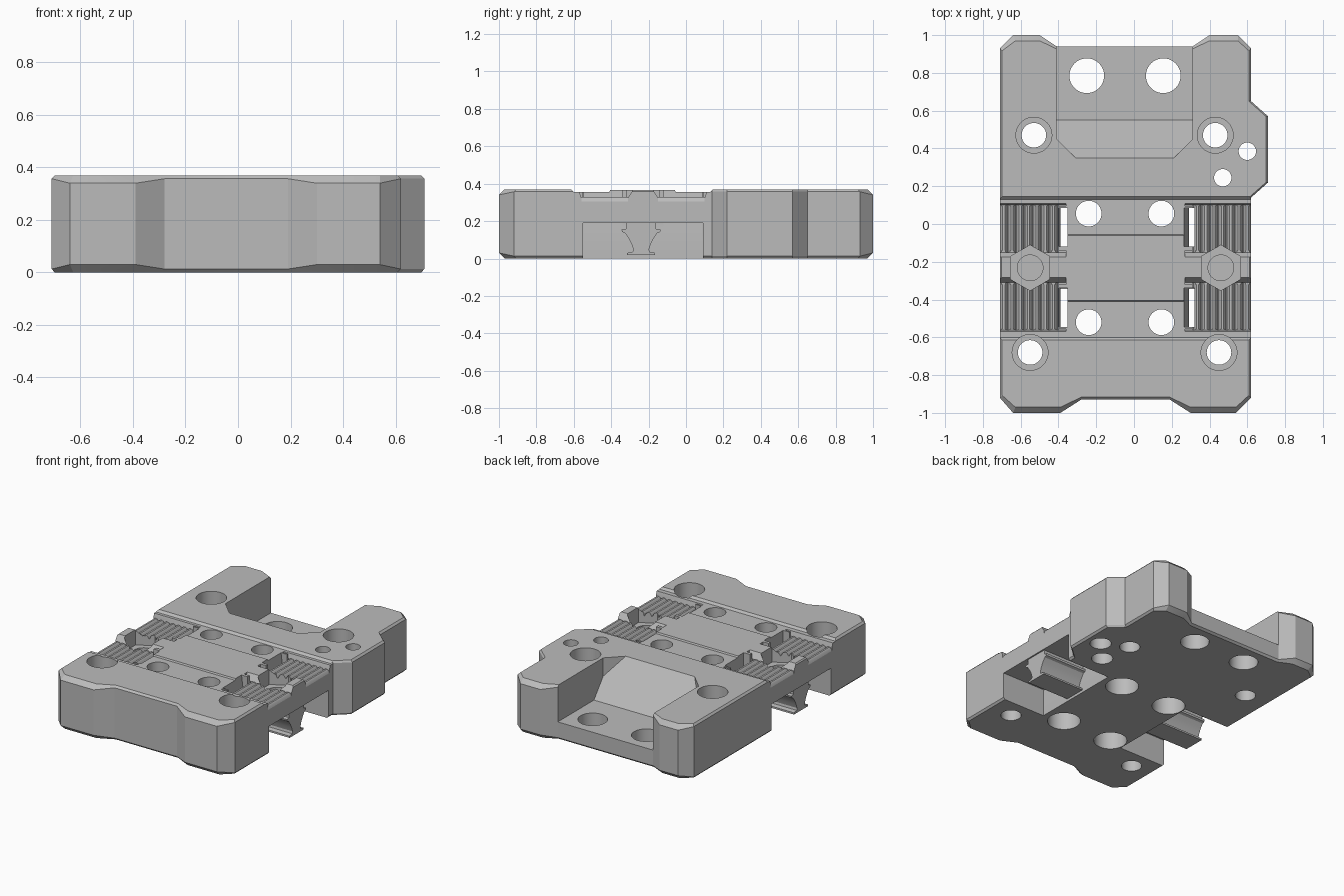
import bpy, bmesh, math

cube = bpy.data.objects.get("Cube")
if cube:
    bpy.data.objects.remove(cube, do_unlink=True)

HEIGHT = 0.37
CX = -0.045                      # symmetry line of the carriage

grey = bpy.data.materials.new("plain_grey")
grey.use_nodes = True
GREY = (0.5, 0.5, 0.5, 1)
grey.diffuse_color = GREY
grey.node_tree.nodes["Principled BSDF"].inputs["Base Color"].default_value = GREY


def loft(name, rings):
    """Solid through equal-length rings of 3D points, capped at both ends."""
    bm = bmesh.new()
    rows = [[bm.verts.new(p) for p in ring] for ring in rings]
    n = len(rows[0])
    for a, b in zip(rows, rows[1:]):
        for i in range(n):
            j = (i + 1) % n
            bm.faces.new((a[i], a[j], b[j], b[i]))
    bm.faces.new(rows[0][::-1])
    bm.faces.new(rows[-1])
    bmesh.ops.recalc_face_normals(bm, faces=bm.faces[:])
    mesh = bpy.data.meshes.new(name)
    bm.to_mesh(mesh)
    bm.free()
    mesh.materials.append(grey)
    obj = bpy.data.objects.new(name, mesh)
    bpy.context.collection.objects.link(obj)
    return obj


def along_x(name, yz, x0, x1):
    return loft(name, [[(x, y, z) for y, z in yz] for x in (x0, x1)])


def along_y(name, xz, y0, y1):
    return loft(name, [[(x, y, z) for x, z in xz] for y in (y0, y1)])


def box(name, x0, x1, y0, y1, z0, z1):
    return along_x(name, [(y0, z0), (y1, z0), (y1, z1), (y0, z1)], x0, x1)


def prism(name, x, y, r, z0, z1, sides=40):
    ring = [(x + r * math.sin(math.tau * i / sides),
             y + r * math.cos(math.tau * i / sides)) for i in range(sides)]
    return loft(name, [[(a, b, z) for a, b in ring] for z in (z0, z1)])


def mirror(x):
    return 2 * CX - x


def combine(target, tool, operation):
    """Apply a boolean to the target and discard the tool."""
    mod = target.modifiers.new("combine", 'BOOLEAN')
    mod.operation = operation
    mod.solver = 'EXACT'
    mod.object = tool
    bpy.context.view_layer.objects.active = target
    bpy.ops.object.modifier_apply(modifier=mod.name)
    bpy.data.objects.remove(tool, do_unlink=True)


# Main body: stepped outline with chamfered top and bottom rims
outline = [(-0.71, 0.93), (-0.64, 1), (-0.50, 1), (-0.41, 0.94), (0.31, 0.94),
           (0.40, 1), (0.55, 1), (0.62, 0.93), (0.62, 0.65), (0.71, 0.57),
           (0.71, 0.22), (0.62, 0.14), (0.62, -0.92), (0.54, -1), (0.30, -1),
           (0.19, -0.93), (-0.28, -0.93), (-0.39, -1), (-0.64, -1), (-0.71, -0.92)]


def rim(y):
    return 0.03 if abs(y) > 0.95 else 0.013


inset = [(x - math.copysign(0.012, x) * (abs(x) > 0.6),
          y - math.copysign(rim(y), y) * (abs(y) > 0.9)) for x, y in outline]
body = loft("carriage_body", [
    [(x, y, 0) for x, y in inset],
    [(x, y, rim(y)) for x, y in outline],
    [(x, y, HEIGHT - rim(y)) for x, y in outline],
    [(x, y, HEIGHT) for x, y in inset]])


def cut(cutter):
    combine(body, cutter, 'DIFFERENCE')


# Lowered middle deck with a slightly raised centre band
cut(along_x("deck_cut", [(-0.62, 0.4), (-0.615, 0.372), (-0.60, 0.355), (-0.41, 0.355),
                         (-0.405, 0.365), (-0.06, 0.365), (-0.055, 0.355),
                         (0.13, 0.355), (0.147, 0.372), (0.147, 0.4)], -0.8, 0.8))

# Rear pocket with sloping floor and clipped corners
pocket_plan = [(-0.41, 1.1), (-0.41, 0.45), (-0.31, 0.35),
               (0.21, 0.35), (0.31, 0.45), (0.31, 1.1)]
FLOOR = 0.12
RAMP_TOP = HEIGHT + 0.025
pocket = loft("pocket_cut", [[(x, y, z) for x, y in pocket_plan] for z in (-0.3, 0.5)])
combine(pocket, along_x("pocket_floor", [(1.2, FLOOR), (0.55, FLOOR), (0.33, RAMP_TOP),
                                         (0.33, 0.6), (1.2, 0.6)], -0.7, 0.7), 'INTERSECT')
cut(pocket)

# Side notches below the belt seats
NOTCH = (-0.55, 0.09, -0.1, 0.19)
cut(box("notch_cut", -0.8, -0.35, *NOTCH))
cut(box("notch_cut", 0.29, 0.64, *NOTCH))

# Toothed belt channels, two on each side
TEETH, PITCH = 7, 0.044
comb = [(-0.75, 0.5), (-0.75, 0.305)]
for i in range(TEETH):
    x = -0.71 + i * PITCH
    comb += [(x, 0.305), (x + 0.007, 0.322), (x + 0.014, 0.33),
             (x + 0.026, 0.33), (x + 0.033, 0.322), (x + 0.04, 0.305)]
comb += [(-0.40, 0.305), (-0.40, 0.5)]
for y0, y1 in ((-0.56, -0.31), (-0.15, 0.10)):
    cut(along_y("belt_cut", comb, y0, y1))
    cut(along_y("belt_cut", [(mirror(x), z) for x, z in comb], y0, y1))

# Belt slits opening into the notches
for y0, y1 in ((-0.545, -0.34), (-0.12, 0.085)):
    cut(along_y("slit_cut", [(-0.41, 0.4), (-0.352, 0.4), (-0.352, 0.15), (-0.385, 0.15)], y0, y1))
    cut(along_y("slit_cut", [(0.26, 0.4), (0.32, 0.4), (0.32, 0.15), (0.292, 0.15)], y0, y1))

# Bevelled flanks of the bars between the channels, and of the channel ends
for x0, x1 in ((-0.8, -0.36), (0.27, 0.64)):
    for edge, step in ((-0.31, 0.03), (-0.15, -0.03), (0.10, 0.015), (-0.56, -0.015)):
        cut(along_x("bevel_cut", [(edge - step * 0.3, 0.325), (edge, 0.325),
                                  (edge + step, 0.372), (edge - step * 0.3, 0.372)], x0, x1))

# Hexagonal nut seats with blind screw holes
for x in (-0.55, mirror(-0.55)):
    cut(prism("nut_cut", x, -0.232, 0.12, 0.26, 0.5, 6))
    cut(prism("screw_cut", x, -0.232, 0.068, 0.21, 0.4))

# Corner holes, counterbored from above
for x, y in ((-0.53, 0.47), (0.43, 0.47), (-0.55, -0.68), (0.45, -0.68)):
    cut(prism("hole_cut", x, y, 0.065, -0.1, 0.5))
    cut(prism("bore_cut", x, y, 0.095, 0.17, 0.5))

# Deck holes, counterbored from below, and the rear pocket holes
for x in (-0.24, 0.145):
    for y in (0.055, -0.52):
        cut(prism("hole_cut", x, y, 0.068, -0.1, 0.5))
        cut(prism("bore_cut", x, y, 0.105, -0.1, 0.2))
for x in (-0.25, 0.155):
    cut(prism("hole_cut", x, 0.785, 0.092, -0.1, 0.5))

# Small holes by the side bump
for x, y in ((0.60, 0.385), (0.47, 0.245)):
    cut(prism("hole_cut", x, y, 0.046, -0.1, 0.5))
    cut(prism("bore_cut", x, y, 0.068, -0.1, 0.2))

# Waisted belt clamps hanging in the notches
half = [(0.08, 0.195), (0.08, 0.158), (0.105, 0.155), (0.102, 0.142), (0.085, 0.135),
        (0.068, 0.11), (0.052, 0.08), (0.042, 0.05), (0.045, 0.035), (0.075, 0.03),
        (0.075, 0.018)]
CLAMP_Y = -0.24
clamp = [(CLAMP_Y + w, z) for w, z in half] + [(CLAMP_Y - w, z) for w, z in half[::-1]]
left_clamp = along_x("left_belt_clamp", clamp, 0.285, 0.61)
right_clamp = along_x("right_belt_clamp", clamp, -0.70, -0.345)

# Smooth bores, crisp edges
for part in (body, left_clamp, right_clamp):
    part.data.shade_smooth()
    part.data.set_sharp_from_angle(angle=math.radians(20))
